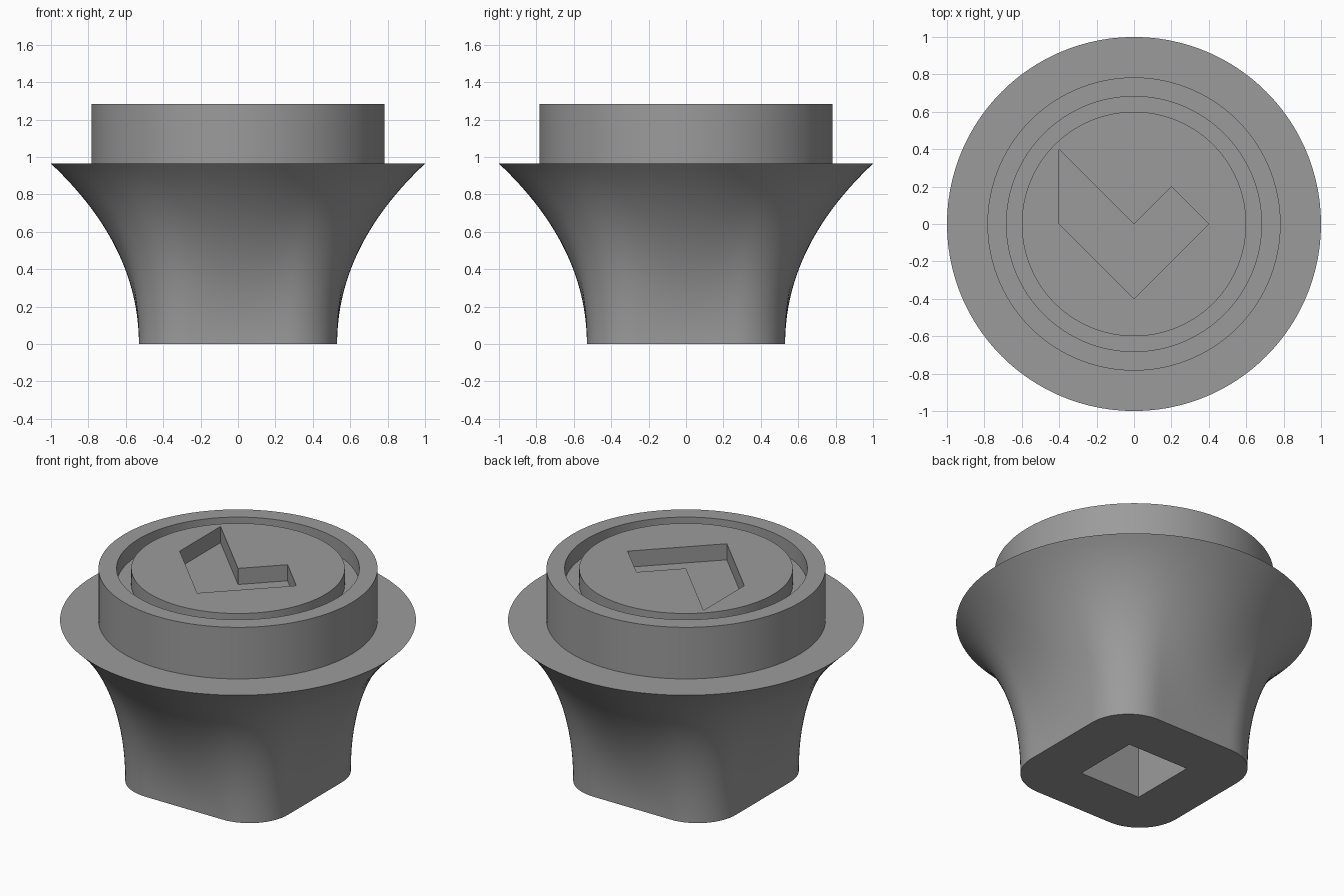
import bpy, bmesh, math

if "Cube" in bpy.data.objects:
    bpy.data.objects.remove(bpy.data.objects["Cube"])

SEG = 16                       # segments per corner arc and per flat side
HALF, CORNER = 0.53, 0.265     # rounded square foot
RIM_Z, TOP_Z = 0.964, 1.284
POCKET = 0.1                   # depth of groove and arrow recess

grey = bpy.data.materials.new("mid_grey")
grey.diffuse_color = (0.33, 0.33, 0.33, 1)
grey.use_nodes = True
grey.node_tree.nodes["Principled BSDF"].inputs["Base Color"].default_value = grey.diffuse_color


def make_object(name, bm):
    bmesh.ops.recalc_face_normals(bm, faces=bm.faces)
    mesh = bpy.data.meshes.new(name)
    bm.to_mesh(mesh)
    bm.free()
    mesh.materials.append(grey)
    ob = bpy.data.objects.new(name, mesh)
    bpy.context.collection.objects.link(ob)
    return ob


def prism(name, outline, z0, z1):
    bm = bmesh.new()
    low = [bm.verts.new((x, y, z0)) for x, y in outline]
    high = [bm.verts.new((x, y, z1)) for x, y in outline]
    bm.faces.new(low)
    bm.faces.new(high)
    n = len(outline)
    for i in range(n):
        j = (i + 1) % n
        bm.faces.new((low[i], low[j], high[j], high[i]))
    return make_object(name, bm)


def foot_outline():
    """Rounded square: corner arcs joined by subdivided flat sides."""
    pts, c = [], HALF - CORNER
    for q in range(4):
        turn = q * math.pi / 2
        cs, sn = math.cos(turn), math.sin(turn)
        side = [(HALF, -c + 2 * c * i / SEG) for i in range(SEG)]
        arc = [(c + CORNER * math.cos(a), c + CORNER * math.sin(a))
               for a in (math.pi / 2 * i / SEG for i in range(SEG))]
        pts += [(x * cs - y * sn, x * sn + y * cs) for x, y in side + arc]
    return pts


foot = foot_outline()
angles = [math.atan2(y, x) for x, y in foot]
rings = []

# Flared stem: foot blends to the round rim along a curve
STEPS = 32
for s in range(STEPS + 1):
    t = s / STEPS
    ring = []
    for (x, y), a in zip(foot, angles):
        r0 = math.hypot(x, y)
        bend = RIM_Z - 0.94 * (1 - r0)
        r = r0 * (1 - t * t) + t * t
        z = 2 * t * (1 - t) * bend + t * t * RIM_Z
        ring.append((r * math.cos(a), r * math.sin(a), z))
    rings.append(ring)

# Round cap with a ring groove in its top
for r, z in [(0.784, RIM_Z), (0.784, TOP_Z), (0.682, TOP_Z), (0.682, TOP_Z - POCKET),
             (0.6, TOP_Z - POCKET), (0.6, TOP_Z)]:
    rings.append([(r * math.cos(a), r * math.sin(a), z) for a in angles])

bm = bmesh.new()
loops = [[bm.verts.new(p) for p in ring] for ring in rings]
n = len(foot)
for lo, hi in zip(loops, loops[1:]):
    for i in range(n):
        j = (i + 1) % n
        bm.faces.new((lo[i], lo[j], hi[j], hi[i]))
bm.faces.new(loops[0])
bm.faces.new(loops[-1])
knob = make_object("knob_body", bm)

# Arrow recess in the top and square shaft socket underneath
arrow = [(-0.4, 0.4), (-0.4, 0), (0, -0.4), (0.4, 0), (0.2, 0.2), (0, 0)]
h = 0.21
cutters = [
    prism("arrow_cutter", arrow, TOP_Z - POCKET, TOP_Z + 0.1),
    prism("socket_cutter", [(-h, -h), (h, -h), (h, h), (-h, h)], -0.1, 0.5),
]
bpy.context.view_layer.objects.active = knob
knob.select_set(True)
for cutter in cutters:
    mod = knob.modifiers.new(cutter.name, 'BOOLEAN')
    mod.operation = 'DIFFERENCE'
    mod.solver = 'EXACT'
    mod.object = cutter
    bpy.ops.object.modifier_apply(modifier=mod.name)
    bpy.data.objects.remove(cutter)

bpy.ops.object.shade_smooth_by_angle(angle=math.radians(30))
